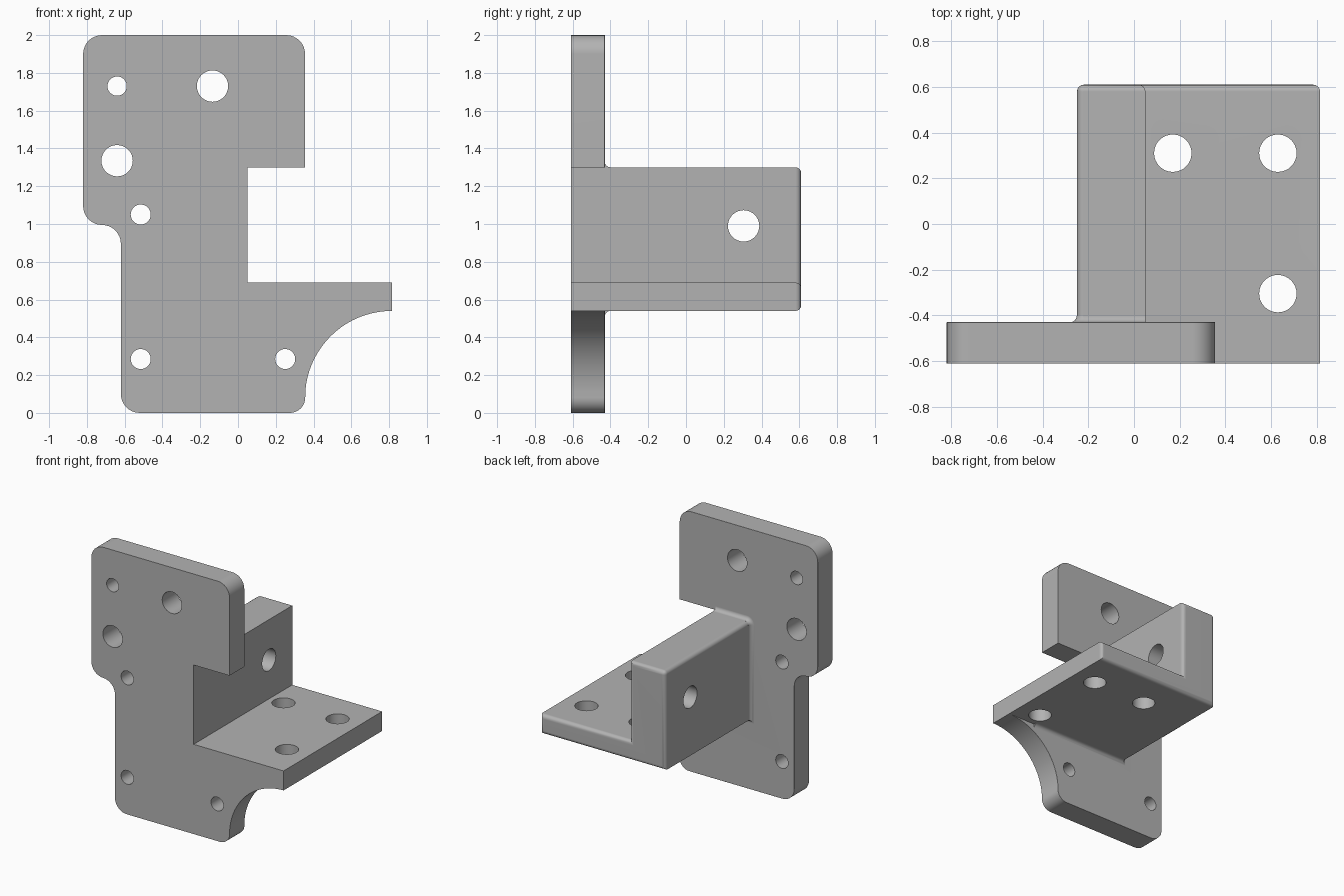
import bpy, bmesh, math
from mathutils import Vector, Matrix

if "Cube" in bpy.data.objects:
    bpy.data.objects.remove(bpy.data.objects["Cube"])

FRONT, PLATE_BACK, BACK = -0.61, -0.43, 0.61
R = 0.03  # edge rounding radius

grey = bpy.data.materials.new("grey")
grey.diffuse_color = (0.45, 0.45, 0.45, 1)
grey.use_nodes = True
grey.node_tree.nodes["Principled BSDF"].inputs["Base Color"].default_value = grey.diffuse_color


def rounded(corners, seg=8):
    """Closed x-z outline from (x, z, radius) corners."""
    out = []
    for i, (x, z, r) in enumerate(corners):
        p = Vector((x, z))
        if r == 0:
            out.append(p)
            continue
        a = (Vector(corners[i - 1][:2]) - p).normalized()
        b = (Vector(corners[(i + 1) % len(corners)][:2]) - p).normalized()
        c = p + (a + b) * r  # every rounded corner is a right angle
        for k in range(seg + 1):
            t = k / seg * math.pi / 2
            out.append(c - b * r * math.cos(t) - a * r * math.sin(t))
    return out


def loft(sections):
    """Closed solid through (y, outline) sections."""
    bm = bmesh.new()
    rings = [[bm.verts.new((p[0], y, p[1])) for p in pts] for y, pts in sections]
    n = len(rings[0])
    for lo, hi in zip(rings, rings[1:]):
        for i in range(n):
            j = (i + 1) % n
            bm.faces.new((lo[i], lo[j], hi[j], hi[i]))
    bm.faces.new(rings[0])
    bm.faces.new(rings[-1])
    bmesh.ops.recalc_face_normals(bm, faces=bm.faces)
    return bm


def round_edges(bm, rule):
    chosen = [e for e in bm.edges if rule(*[v.co for v in e.verts])]
    bmesh.ops.bevel(bm, geom=chosen, offset=R, segments=4, profile=0.5,
                    affect='EDGES', clamp_overlap=True)


def make_object(name, bm):
    me = bpy.data.meshes.new(name)
    bm.to_mesh(me)
    bm.free()
    ob = bpy.data.objects.new(name, me)
    bpy.context.collection.objects.link(ob)
    me.materials.append(grey)
    return ob


def boolean(target, other, op):
    m = target.modifiers.new(op, 'BOOLEAN')
    m.operation, m.solver, m.object = op, 'EXACT', other
    bpy.context.view_layer.objects.active = target
    bpy.ops.object.modifier_apply(modifier=m.name)
    bpy.data.objects.remove(other)


def drill(target, centre, radius, axis, length):
    bm = bmesh.new()
    turn = {'x': Matrix.Rotation(math.pi / 2, 4, 'Y'),
            'y': Matrix.Rotation(math.pi / 2, 4, 'X'), 'z': Matrix()}[axis]
    bmesh.ops.create_cone(bm, cap_ends=True, segments=32, radius1=radius, radius2=radius,
                          depth=length, matrix=Matrix.Translation(centre) @ turn)
    boolean(target, make_object("drill", bm), 'DIFFERENCE')


# Upright mounting plate with the swept brace under the shelf
arc = [(0.815 - 0.46 * math.sin(t), 0.08 + 0.46 * math.cos(t), 0)
       for t in (k / 20 * math.pi / 2 for k in range(20))]
outline = rounded([(-0.82, 2, 0.1), (0.355, 2, 0.1), (0.355, 1.3, 0), (0.05, 1.3, 0),
                   (0.05, 0.69, 0), (0.815, 0.69, 0)] + arc +
                  [(0.355, 0, 0.08), (-0.62, 0, 0.1), (-0.62, 0.995, 0.1), (-0.82, 0.995, 0.1)])
bm = loft([(FRONT, outline), (PLATE_BACK, outline)])


def plate_rim(a, b):
    m = (a + b) / 2
    inner = m.x > 0.04 and 0.5399 < m.z < 1.301
    return min(a.y, b.y) > PLATE_BACK - 0.001 and not inner


round_edges(bm, plate_rim)
bracket = make_object("mounting_bracket", bm)

# Block and shelf reaching backwards
step = rounded([(-0.25, 1.3, 0), (0.05, 1.3, 0), (0.05, 0.69, 0),
                (0.815, 0.69, 0), (0.815, 0.54, 0), (-0.25, 0.54, 0)])
bm = loft([(FRONT, step), (BACK, step)])
round_edges(bm, lambda a, b: min(a.y, b.y) > BACK - 0.001 or
            (max(a.x, b.x) < -0.24 and abs(a.y - b.y) > 1 and a.z > 1))
boolean(bracket, make_object("shelf_block", bm), 'UNION')

# Concave fillet where the block meets the plate
sections = [(PLATE_BACK - 0.05, R)]
sections += [(PLATE_BACK + R * (1 - math.cos(t)), R * (1 - math.sin(t)))
             for t in (k / 4 * math.pi / 2 for k in range(5))]
flare = [(y, rounded([(-0.25 - d, 1.3 + d, R + d), (0.05, 1.3 + d, 0), (0.05, 0.62, 0),
                      (0.58, 0.62, 0), (0.58, 0.54 - d, 0), (-0.25 - d, 0.54 - d, 0)]))
         for y, d in sections]
boolean(bracket, make_object("fillet", loft(flare)), 'UNION')

# Bolt holes: plate, shelf, block
for x, z, r in [(-0.64, 1.73, 0.051), (-0.135, 1.73, 0.083), (-0.64, 1.335, 0.083),
                (-0.515, 1.05, 0.053), (-0.515, 0.285, 0.053), (0.25, 0.285, 0.053)]:
    drill(bracket, (x, -0.52, z), r, 'y', 0.4)
for x, y in [(0.17, 0.31), (0.63, 0.31), (0.63, -0.305)]:
    drill(bracket, (x, y, 0.615), 0.082, 'z', 0.3)
drill(bracket, (-0.1, 0.305, 0.99), 0.083, 'x', 0.5)

# Smooth rounded edges, crisp flats
bpy.ops.object.select_all(action='DESELECT')
bracket.select_set(True)
bpy.context.view_layer.objects.active = bracket
bpy.ops.object.shade_smooth_by_angle(angle=math.radians(30))
weighted = bracket.modifiers.new("flat_normals", 'WEIGHTED_NORMAL')
weighted.keep_sharp = True
